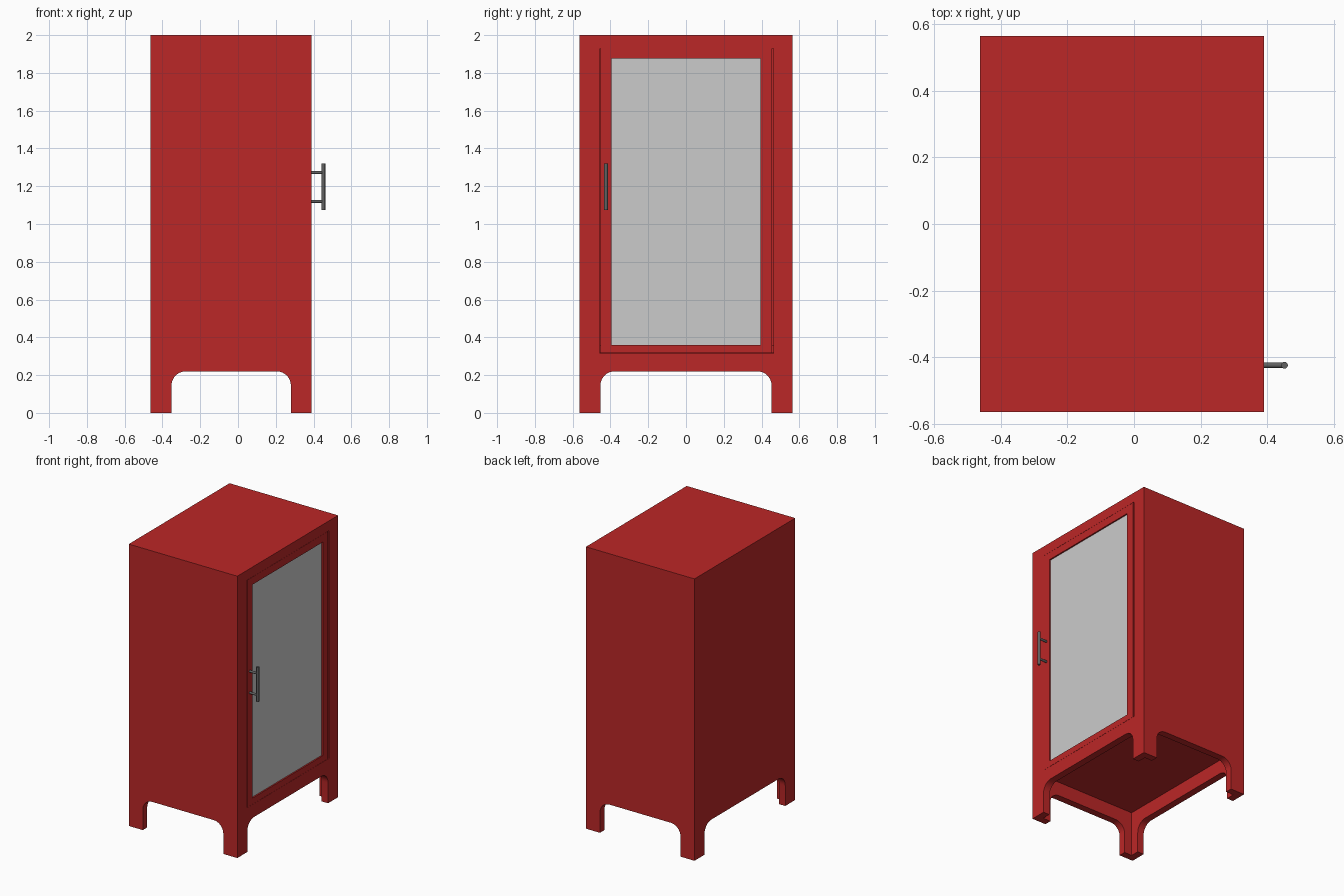
import bpy, math

if "Cube" in bpy.data.objects:
    bpy.data.objects.remove(bpy.data.objects["Cube"])

X0, X1, Y1, H = -0.462, 0.39, 0.565, 2.0   # body extents
T = 0.05                                   # wall thickness
CX = (X0 + X1) / 2


def material(name, color):
    m = bpy.data.materials.new(name)
    m.diffuse_color = (*color, 1)
    m.use_nodes = True
    m.node_tree.nodes["Principled BSDF"].inputs["Base Color"].default_value = m.diffuse_color
    return m


red = material("red_paint", (0.5, 0.02, 0.02))
metal = material("dark_metal", (0.12, 0.12, 0.12))


def box(name, lo, hi, mat=None):
    bpy.ops.mesh.primitive_cube_add(size=1, location=[(a + b) / 2 for a, b in zip(lo, hi)])
    ob = bpy.context.object
    ob.name = name
    ob.scale = [b - a for a, b in zip(lo, hi)]
    bpy.ops.object.transform_apply(location=False, rotation=False, scale=True)
    if mat:
        ob.data.materials.append(mat)
    return ob


def activate(ob):
    bpy.ops.object.select_all(action='DESELECT')
    ob.select_set(True)
    bpy.context.view_layer.objects.active = ob


def cut(target, cutter):
    cutter.hide_render = True
    mod = target.modifiers.new("cut", 'BOOLEAN')
    mod.operation = 'DIFFERENCE'
    mod.solver = 'EXACT'
    mod.object = cutter
    activate(target)
    bpy.ops.object.modifier_apply(modifier=mod.name)
    bpy.data.objects.remove(cutter, do_unlink=True)


def arch_cutter(lo, hi):
    # tall box sunk below the ground: only its rounded top corners matter
    ob = box("arch_cutter", lo, hi)
    along = 0 if hi[0] - lo[0] > 1.5 else 1
    weights = ob.data.attributes.new("bevel_weight_edge", 'FLOAT', 'EDGE')
    for e in ob.data.edges:
        a, b = (ob.data.vertices[i].co for i in e.vertices)
        if abs(a[along] - b[along]) > 0.1 and a.z > 0:
            weights.data[e.index].value = 1
    mod = ob.modifiers.new("round", 'BEVEL')
    mod.limit_method = 'WEIGHT'
    mod.width = 0.075
    mod.segments = 8
    activate(ob)
    bpy.ops.object.modifier_apply(modifier=mod.name)
    return ob


def rod(name, radius, length, location, rotation=(0, 0, 0)):
    bpy.ops.mesh.primitive_cylinder_add(vertices=24, radius=radius, depth=length,
                                        location=location, rotation=rotation)
    ob = bpy.context.object
    ob.name = name
    ob.data.materials.append(metal)
    bpy.ops.object.shade_smooth_by_angle(angle=math.radians(35))
    return ob


# Cabinet body: hollow box, open underside, arches leaving L-shaped legs
body = box("cabinet_body", (X0, -Y1, 0), (X1, Y1, H), red)
cut(body, box("interior", (X0 + T, -Y1 + T, 0.36), (X1 - T, Y1 - T, H - T)))
cut(body, box("underside", (X0 + T, -Y1 + T, -0.1), (X1 - T, Y1 - T, 0.32)))
cut(body, arch_cutter((CX - 0.316, -1, -0.4), (CX + 0.316, 1, 0.22)))
cut(body, arch_cutter((-1, -0.453, -0.4), (1, 0.453, 0.22)))
cut(body, box("doorway", (X1 - T - 0.01, -0.454, 0.315), (X1 + 0.1, 0.464, 1.93)))
activate(body)
bpy.ops.object.shade_smooth_by_angle(angle=math.radians(30))

# Door frame, flush with the body, with a slim gap on the hinge side
door = box("door_frame", (X1 - 0.045, -0.453, 0.316), (X1, 0.454, 1.929), red)
cut(door, box("window", (X1 - 0.2, -0.395, 0.36), (X1 + 0.1, 0.395, 1.875)))

# Glass pane, set slightly back
box("glass_pane", (X1 - 0.025, -0.396, 0.359), (X1 - 0.01, 0.396, 1.876))

# Handle: upright bar on two posts
rod("handle_bar", 0.01, 0.245, (0.452, -0.424, 1.197))
for z in (1.12, 1.272):
    rod("handle_post", 0.008, 0.072, (0.416, -0.424, z), (0, math.pi / 2, 0))
